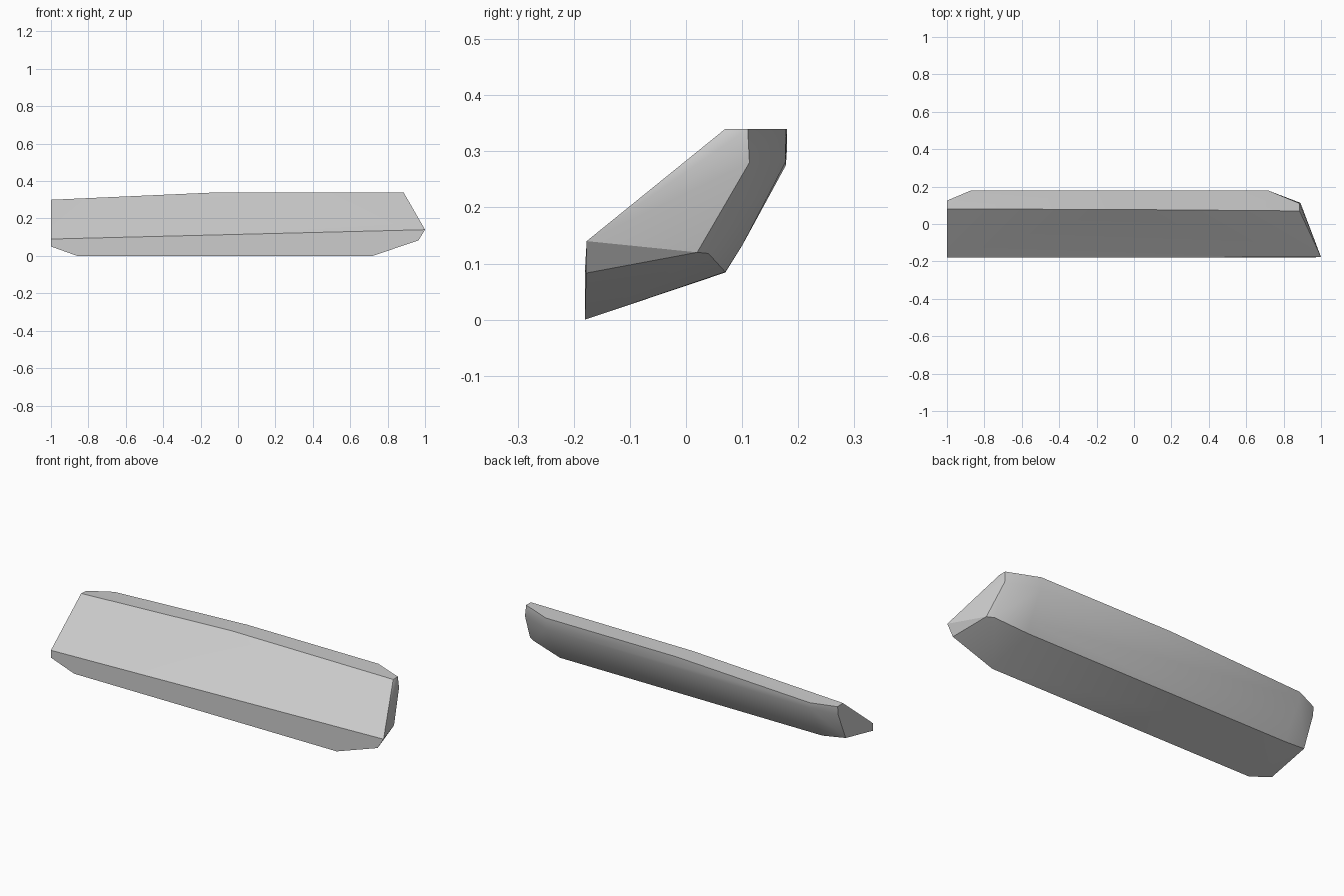
import bpy, bmesh, math

if "Cube" in bpy.data.objects:
    bpy.data.objects.remove(bpy.data.objects["Cube"])

# Corner loops of the faceted stone plank, wrapped in a convex hull
front = [(-1, -.18, .09), (1, -.177, .14), (.965, -.178, .083),
         (.72, -.18, 0), (-.86, -.18, 0), (-1, -.18, .05)]
ridge = [(-1, .08, .30), (-.1, .078, .34), (.885, .07, .34)]
back_top = [(.885, .11, .34), (.72, .178, .34), (.5, .179, .34), (-.07, .18, .34),
            (-.87, .18, .305), (-1, .125, .297)]
back_crease = [(.89, .113, .28), (.72, .177, .28), (-.87, .178, .275), (-1, .12, .25)]
back_low = [(.72, .1, .132), (-.87, .1, .132)]
bottom_back = [(.925, .02, .12), (.89, .04, .118), (.71, .07, .085),
               (-.87, .07, .084), (-1, .055, .10)]

bm = bmesh.new()
for p in front + ridge + back_top + back_crease + back_low + bottom_back:
    bm.verts.new(p)
res = bmesh.ops.convex_hull(bm, input=bm.verts[:])
bmesh.ops.delete(bm, geom=[v for v in bm.verts if not v.link_faces], context='VERTS')
bmesh.ops.dissolve_limit(bm, angle_limit=math.radians(1.5), verts=bm.verts[:], edges=bm.edges[:])
bmesh.ops.recalc_face_normals(bm, faces=bm.faces[:])

mesh = bpy.data.meshes.new("stone_plank")
bm.to_mesh(mesh)
bm.free()
stone = bpy.data.objects.new("stone_plank", mesh)
bpy.context.collection.objects.link(stone)

# Plain grey stone
grey = bpy.data.materials.new("stone_grey")
grey.diffuse_color = (.6, .6, .6, 1)
grey.use_nodes = True
grey.node_tree.nodes["Principled BSDF"].inputs["Base Color"].default_value = grey.diffuse_color
mesh.materials.append(grey)

# Soft facets with crisp main edges
bpy.context.view_layer.objects.active = stone
stone.select_set(True)
bpy.ops.object.shade_smooth_by_angle(angle=math.radians(30))
